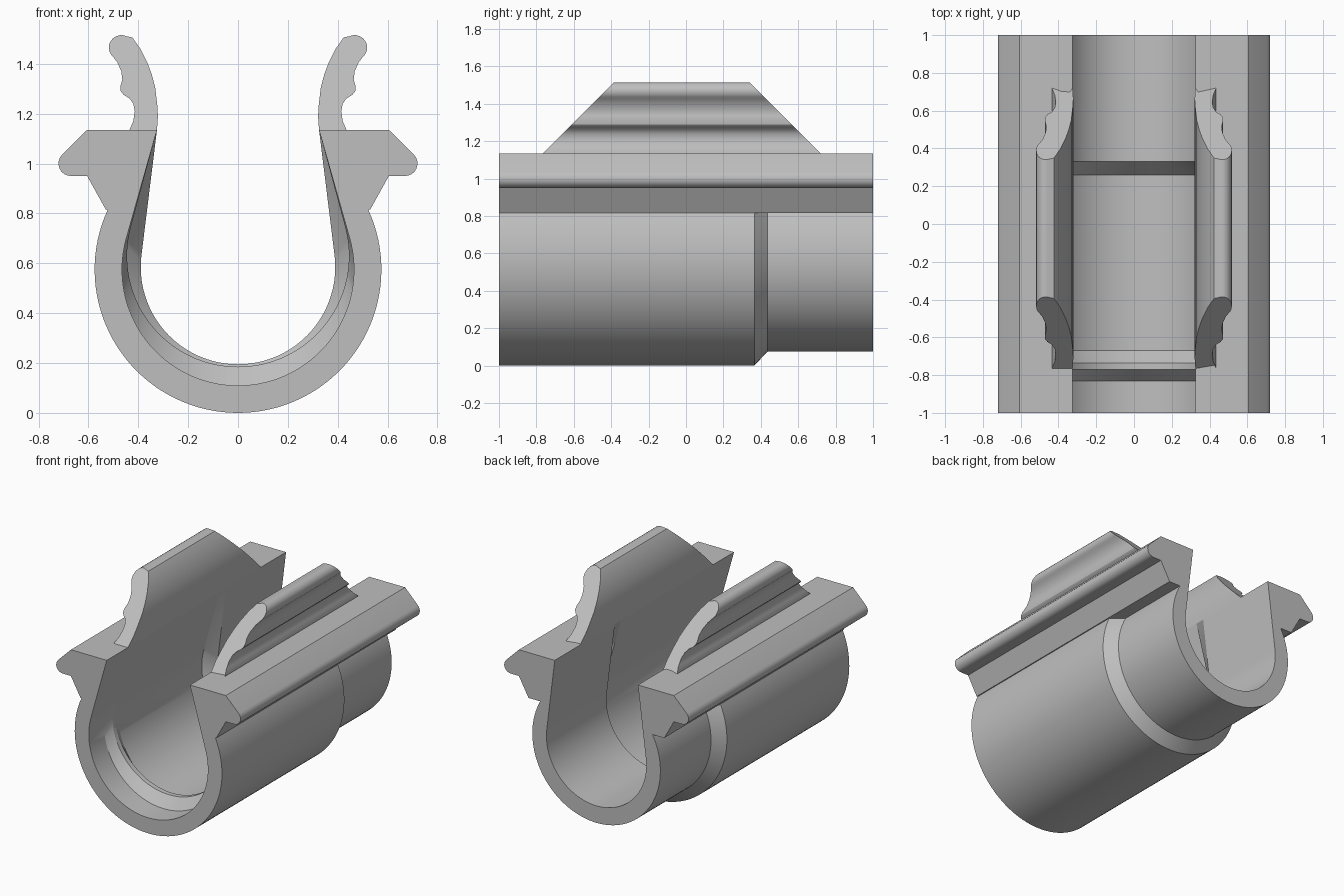
import bpy, bmesh
from math import sin, cos, radians, atan2, acos, hypot, asin, pi

cube = bpy.data.objects.get("Cube")
if cube:
    bpy.data.objects.remove(cube)

grey = bpy.data.materials.new("plain_grey")
grey.use_nodes = True
colour = (0.52, 0.52, 0.52, 1)
grey.diffuse_color = colour
grey.node_tree.nodes["Principled BSDF"].inputs["Base Color"].default_value = colour

TOP, MOUTH, LEDGE, AXIS = 1.135, 0.325, 0.815, 0.575


def arc(cx, cz, r, a0, a1, n):
    """Points on a circle between two angles, both ends included."""
    return [(cx + r * cos(a0 + (a1 - a0) * i / n), cz + r * sin(a0 + (a1 - a0) * i / n))
            for i in range(n + 1)]


def loft(name, loops):
    """Skin a row of equal closed loops and cap both ends."""
    bm = bmesh.new()
    rings = [[bm.verts.new(p) for p in loop] for loop in loops]
    n = len(rings[0])
    for a, b in zip(rings, rings[1:]):
        for i in range(n):
            j = (i + 1) % n
            bm.faces.new((a[i], a[j], b[j], b[i]))
    bm.faces.new(rings[0])
    bm.faces.new(rings[-1][::-1])
    bmesh.ops.recalc_face_normals(bm, faces=bm.faces)
    mesh = bpy.data.meshes.new(name)
    bm.to_mesh(mesh)
    bm.free()
    mesh.materials.append(grey)
    obj = bpy.data.objects.new(name, mesh)
    bpy.context.collection.objects.link(obj)
    bpy.ops.object.select_all(action="DESELECT")
    obj.select_set(True)
    bpy.context.view_layer.objects.active = obj
    bpy.ops.object.shade_smooth_by_angle(angle=radians(25))
    return obj


def outer_half(r):
    """Flange with rounded lip, ledge, then the round barrel to the bottom."""
    flange = [(0.605, TOP)] + arc(0.67, 1.0, 0.05, pi / 4, -pi / 2, 8)
    flange += [(0.605, 0.95), (0.53, LEDGE)]
    return flange + arc(0, AXIS, r, asin((LEDGE - AXIS) / r), -pi / 2, 36)


def bore_half(r, cz):
    """Slot wall from the mouth, tangent to the round bore."""
    dx, dz = MOUTH, TOP - cz
    start = atan2(dz, dx) - acos(r / hypot(dx, dz))
    return [(MOUTH, TOP)] + arc(0, cz, r, start, -pi / 2, 32)


def section(y, r, bore):
    out, inn = outer_half(r), bore_half(*bore)
    loop = out + [(-x, z) for x, z in out[-2::-1]]
    loop += [(-x, z) for x, z in inn] + inn[-2::-1]
    return [(x, y, z) for x, z in loop]


# Clip body: wide barrel with a raised inner rib, stepping down at the back
wide, rib, narrow = (0.465, 0.575), (0.445, 0.63), (0.39, 0.585)
stations = [
    (-1, 0.575, wide), (-0.83, 0.575, wide), (-0.77, 0.575, rib),
    (-0.735, 0.575, rib), (-0.67, 0.575, wide), (0.26, 0.575, wide),
    (0.33, 0.575, narrow), (0.365, 0.575, narrow),
    (0.435, 0.5, narrow), (1, 0.5, narrow),
]
loft("clip_body", [section(*s) for s in stations])

# Latch prongs: curved inner face, round bead on top, scalloped outer face
prong = [(0.35, 1.1), (MOUTH, TOP), (0.321, 1.19), (0.324, 1.237), (0.332, 1.305),
         (0.346, 1.358), (0.364, 1.406), (0.39, 1.458), (0.424, 1.506)]
prong += arc(0.468, 1.465, 0.05, radians(115), radians(-50), 10)
prong += [(0.484, 1.406), (0.468, 1.37), (0.464, 1.337), (0.472, 1.308), (0.47, 1.29),
          (0.458, 1.275), (0.436, 1.262), (0.42, 1.24), (0.414, 1.21), (0.42, 1.17),
          (0.435, TOP), (0.435, 1.1)]
ends = [[(x, y + s * max(0, z - TOP), z) for x, z in prong]
        for y, s in ((-0.765, 1), (0.72, -1))]
prongs = loft("latch_prongs", ends)
prongs.modifiers.new("other_side", "MIRROR")
